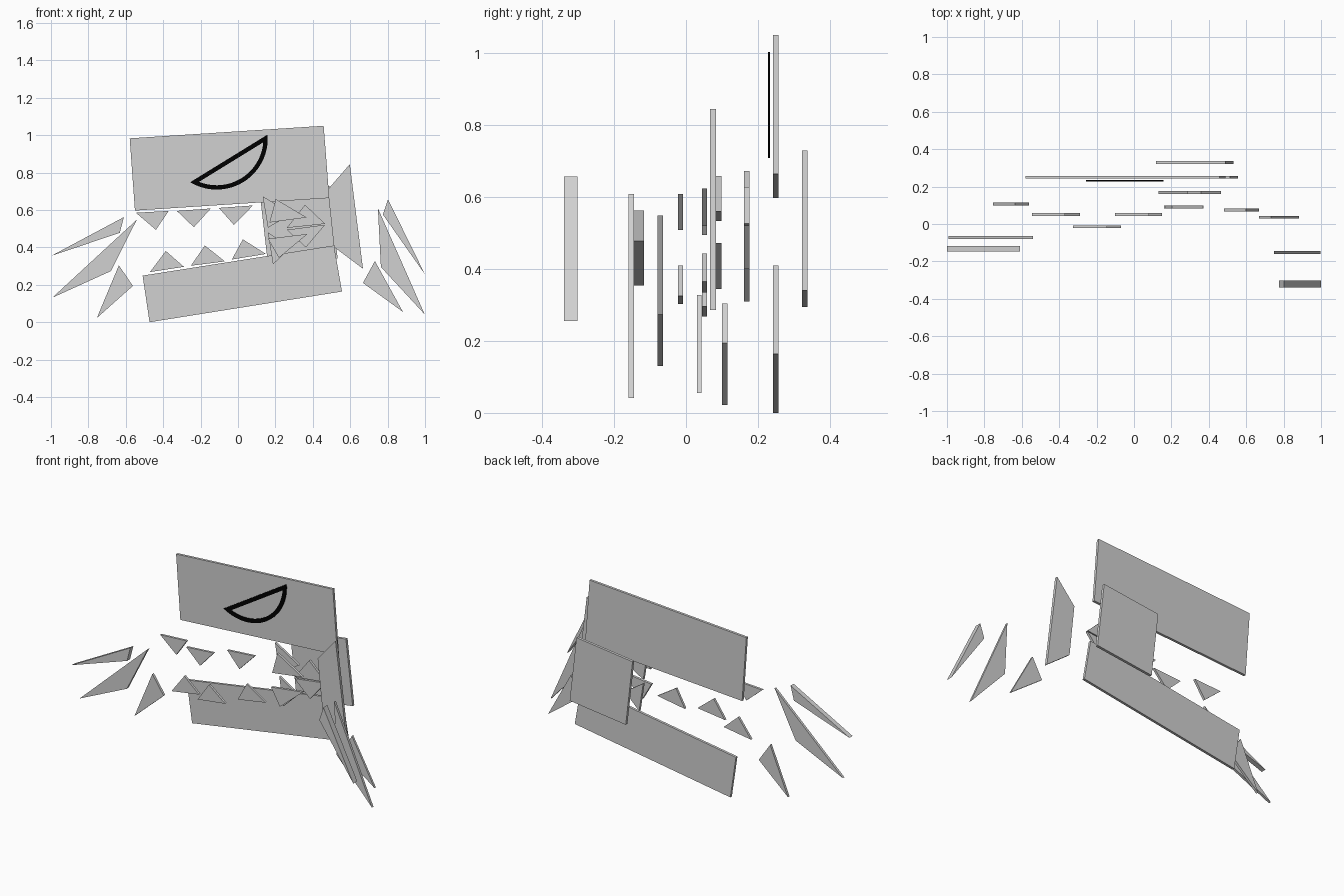
import bpy, bmesh, math

if "Cube" in bpy.data.objects:
    bpy.data.objects.remove(bpy.data.objects["Cube"])


def material(name, value):
    m = bpy.data.materials.new(name)
    m.diffuse_color = (value, value, value, 1)
    m.use_nodes = True
    m.node_tree.nodes["Principled BSDF"].inputs["Base Color"].default_value = m.diffuse_color
    return m


GREY = material("paper grey", 0.635)
BLACK = material("ink black", 0.0)


def solid(name, y0, y1, outlines, mat):
    """Extrude x-z polygons (sharing points where they meet) from y0 to y1."""
    bm = bmesh.new()
    for pts in outlines:
        bm.faces.new([bm.verts.new((x, y0, z)) for x, z in pts])
    bmesh.ops.remove_doubles(bm, verts=bm.verts[:], dist=1e-5)
    ext = bmesh.ops.extrude_face_region(bm, geom=bm.faces[:], use_keep_orig=True)
    for v in ext["geom"]:
        if isinstance(v, bmesh.types.BMVert):
            v.co.y = y1
    bmesh.ops.recalc_face_normals(bm, faces=bm.faces[:])
    mesh = bpy.data.meshes.new(name)
    bm.to_mesh(mesh)
    bm.free()
    mesh.materials.append(mat)
    ob = bpy.data.objects.new(name, mesh)
    bpy.context.collection.objects.link(ob)


def plate(name, y0, y1, pts):
    solid(name, y0, y1, [pts], GREY)


# Head slabs
plate("upper_jaw", 0.242, 0.257, [(-.579, .983), (.458, 1.05), (.488, .664), (-.551, .597)])
plate("lower_jaw", 0.242, 0.257, [(-.51, .249), (.513, .41), (.556, .164), (-.473, 0)])
plate("jaw_back_panel", 0.322, 0.338, [(.162, .295), (.533, .34), (.488, .729), (.117, .684)])
plate("cheek", 0.067, 0.084, [(.598, .845), (.668, .286), (.513, .402), (.48, .709)])

# Half-moon eye outline: a band between two arcs, closed by a chord band
cx, cz, R, w, n = -.114, .982, .273, .023, 28
a0, a1 = math.radians(-121.2), math.radians(4.4)
mid, half = (a0 + a1) / 2, (a1 - a0) / 2
# inner arc ends where the smaller circle meets the chord moved inwards
inner_half = math.acos((R * math.cos(half) + w) / (R - w))


def arc(radius, spread):
    return [(cx + radius * math.cos(mid + spread * (2 * i / n - 1)),
             cz + radius * math.sin(mid + spread * (2 * i / n - 1))) for i in range(n + 1)]


outer, inner = arc(R, half), arc(R - w, inner_half)
bands = [[outer[i], outer[i + 1], inner[i + 1], inner[i]] for i in range(n)]
bands.append([outer[n], outer[0], inner[0], inner[n]])
solid("eye_outline", 0.228, 0.234, bands, BLACK)

# Spikes fanning out on both sides
plate("left_spike_top", -.146, -.117, [(-1, .354), (-.61, .562), (-.632, .478)])
plate("left_spike_middle", -.079, -.064, [(-.993, .131), (-.541, .548), (-.68, .273)])
plate("left_spike_bottom", .1, .115, [(-.755, .022), (-.562, .194), (-.637, .304)])
plate("right_spike_top", -.339, -.302, [(.802, .657), (1, .255), (.775, .575)])
plate("right_spike_middle", -.16, -.145, [(.748, .609), (.998, .042), (.764, .295)])
plate("right_spike_bottom", .03, .043, [(.732, .327), (.882, .055), (.668, .21)])

# Teeth along the jaws, middle ones set further forward
jaw_teeth = {
    "upper_tooth": [[(-.546, .585), (-.37, .595), (-.439, .494)],
                    [(-.327, .595), (-.145, .608), (-.236, .508)],
                    [(-.102, .611), (.08, .624), (-.022, .52)]],
    "lower_tooth": [[(-.471, .268), (-.289, .296), (-.386, .381)],
                    [(-.252, .302), (-.07, .325), (-.177, .41)],
                    [(-.033, .335), (.149, .365), (.026, .443)]],
}
for name, teeth in jaw_teeth.items():
    for i, pts in enumerate(teeth):
        y = -.022 if i == 1 else .044
        plate(f"{name}_{i + 1}", y, y + .014, pts)

# Teeth clustered at the back of the mouth
plate("throat_tooth_front_upper", .083, .098, [(.202, .658), (.367, .56), (.168, .533)])
plate("throat_tooth_front_lower", .083, .098, [(.16, .446), (.372, .472), (.219, .344)])
back_teeth = [[(.132, .673), (.29, .58), (.16, .505)],
              [(.261, .504), (.466, .526), (.358, .628)],
              [(.261, .494), (.466, .521), (.363, .4)],
              [(.16, .48), (.282, .4), (.187, .309)]]
for i, pts in enumerate(back_teeth):
    plate(f"throat_tooth_back_{i + 1}", .161, .176, pts)
